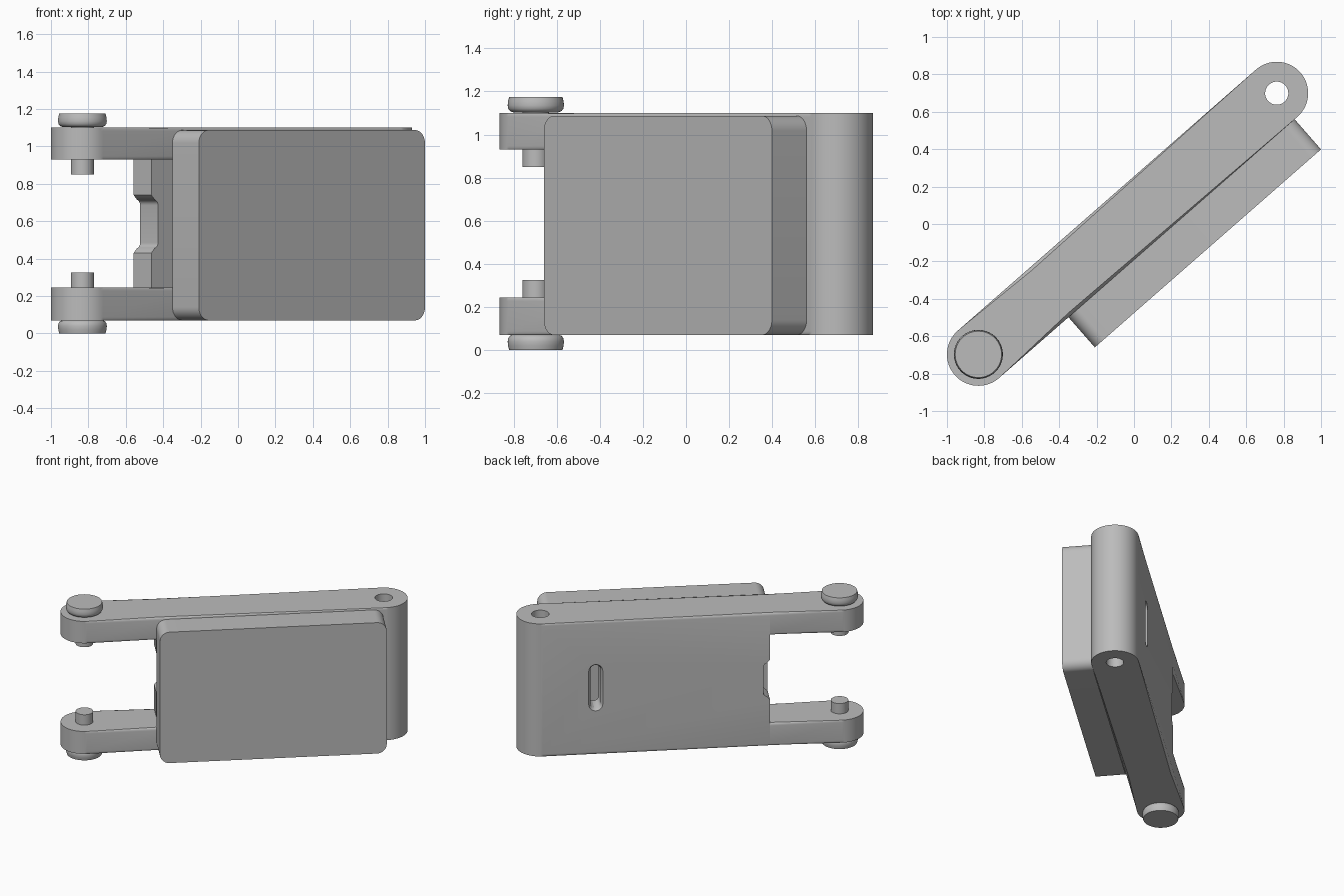
import bpy, bmesh, math
from mathutils import Matrix

if "Cube" in bpy.data.objects:
    bpy.data.objects.remove(bpy.data.objects["Cube"])

ANGLE = math.radians(41.2)
FRAME = Matrix.Translation((-0.832, -0.697, 0)) @ Matrix.Rotation(ANGLE, 4, "Z")
R, LENGTH = 0.168, 2.12          # arm half width, pivot to pivot
BOT, LOW, HIGH, TOP = 0.07, 0.245, 0.93, 1.10
MID = (BOT + TOP) / 2
FORK = 0.511                     # where the fork ends and the body starts
WALL = 0.024                     # inner face of the back wall
FILLET = 0.018

grey = bpy.data.materials.new("plain grey")
grey.use_nodes = True
grey.diffuse_color = (0.5, 0.5, 0.5, 1)
grey.node_tree.nodes["Principled BSDF"].inputs["Base Color"].default_value = (0.5, 0.5, 0.5, 1)


def finish(name, bm):
    bmesh.ops.recalc_face_normals(bm, faces=bm.faces)
    mesh = bpy.data.meshes.new(name)
    bm.to_mesh(mesh)
    bm.free()
    mesh.materials.append(grey)
    obj = bpy.data.objects.new(name, mesh)
    bpy.context.collection.objects.link(obj)
    obj.matrix_world = FRAME
    return obj


def arc(cx, cy, r, start, end, n):
    return [(cx + r * math.cos(math.radians(start + (end - start) * i / n)),
             cy + r * math.sin(math.radians(start + (end - start) * i / n)))
            for i in range(n + 1)]


def prism(name, pts, lo, hi, axis="z", end_pts=None, rim=None):
    """Extrude a closed profile along z or across the arm; rim picks edges to round."""
    bm = bmesh.new()
    place = (lambda p, d: (p[0], p[1], d)) if axis == "z" else (lambda p, d: (p[0], d, p[1]))
    a = [bm.verts.new(place(p, lo)) for p in pts]
    b = [bm.verts.new(place(p, hi)) for p in (end_pts or pts)]
    bm.faces.new(a)
    bm.faces.new(b)
    for i in range(len(pts)):
        j = (i + 1) % len(pts)
        bm.faces.new((a[i], a[j], b[j], b[i]))
    if rim:
        edges = [e for e in bm.edges if rim(e)]
        bmesh.ops.bevel(bm, geom=edges, offset=FILLET, segments=3, profile=0.5,
                        affect="EDGES", clamp_overlap=False)
    return finish(name, bm)


def rounded_rim(e):
    """Top and bottom outline, leaving out the flat joint at the fork."""
    p, q = (v.co for v in e.verts)
    at_joint = abs(p.x - FORK) < 1e-4 and abs(q.x - FORK) < 1e-4
    return abs(p.z - q.z) < 1e-4 and not at_joint


def cut(obj, cutter):
    cutter.hide_render = True
    mod = obj.modifiers.new("cut", "BOOLEAN")
    mod.operation, mod.solver, mod.object = "DIFFERENCE", "EXACT", cutter
    bpy.context.view_layer.objects.active = obj
    bpy.ops.object.modifier_apply(modifier=mod.name)
    bpy.data.objects.remove(cutter)


def slot(r, half=0.13):
    x = 1.745
    return arc(x, MID + half, r, 0, 180, 12) + arc(x, MID - half, r, 180, 360, 12)


# Main body with its rounded hinge end
outline = arc(LENGTH, 0, R, -90, 90, 32) + [(FORK, R), (FORK, -R)]
body = prism("body", outline, BOT, TOP, rim=rounded_rim)

# Hollow behind the pad, hinge hole and the slot in the back wall
cut(body, prism("pocket_cutter", [(0.3, -0.4), (1.85, -0.4), (1.85, WALL), (0.3, WALL)], LOW, HIGH))
cut(body, prism("hole_cutter", arc(LENGTH, 0, 0.062, 0, 348.75, 31), -0.1, 1.3))
cut(body, prism("slot_cutter", slot(0.036), -0.05, 0.3, "v"))
cut(body, prism("slot_flare_cutter", slot(0.03), 0.135, 0.185, "v", end_pts=slot(0.06)))

# Stepped notch in the free edge of the wall
f, d, h = 0.03, FORK + 0.047, 0.13
half = arc(d - f, MID + h - f, f, 0, 75, 5) + [(FORK, MID + h + 0.025), (0.4, MID + h + 0.04)]
lower = [(x, 2 * MID - z) for x, z in reversed(half)]
cut(body, prism("notch_cutter", half + lower, -0.05, 0.3, "v"))

# Fork arms
tip = arc(0, 0, R, 90, 270, 32) + [(FORK, -R), (FORK, R)]
lower_arm = prism("lower_fork_arm", tip, BOT, LOW, rim=rounded_rim)
upper_arm = prism("upper_fork_arm", tip, HIGH, TOP, rim=rounded_rim)

# Front pad with rounded corners
c, u0, u1, z0, z1 = 0.07, 0.493, 2.1, 0.07, 1.087
corners = [(u1 - c, z1 - c, 0), (u0 + c, z1 - c, 90), (u0 + c, z0 + c, 180), (u1 - c, z0 + c, 270)]
pad_outline = [p for x, z, a in corners for p in arc(x, z, c, a, a + 90, 10)]
pad = prism("front_pad", pad_outline, -0.382, -R, "v")


# Pivot pins with barrel heads
def pin(name, flip):
    profile = [(0, 0), (0.124, 0), (0.129, 0.02), (0.131, 0.04), (0.128, 0.055),
               (0.12, 0.066), (0.105, 0.072), (0.062, 0.072), (0.062, 0.325), (0, 0.325)]
    bm = bmesh.new()
    verts = [bm.verts.new((r, 0, 1.175 - z if flip else z)) for r, z in profile]
    edges = [bm.edges.new(pair) for pair in zip(verts, verts[1:])]
    bmesh.ops.spin(bm, geom=verts + edges, cent=(0, 0, 0), axis=(0, 0, 1),
                   angle=math.tau, steps=48)
    bmesh.ops.remove_doubles(bm, verts=bm.verts, dist=1e-4)
    return finish(name, bm)


pins = [pin("lower_pin", False), pin("upper_pin", True)]

# Smooth shading with sharp edges kept
bpy.ops.object.select_all(action="DESELECT")
for obj in [body, lower_arm, upper_arm, pad] + pins:
    obj.select_set(True)
bpy.context.view_layer.objects.active = body
bpy.ops.object.shade_smooth_by_angle(angle=math.radians(35))
